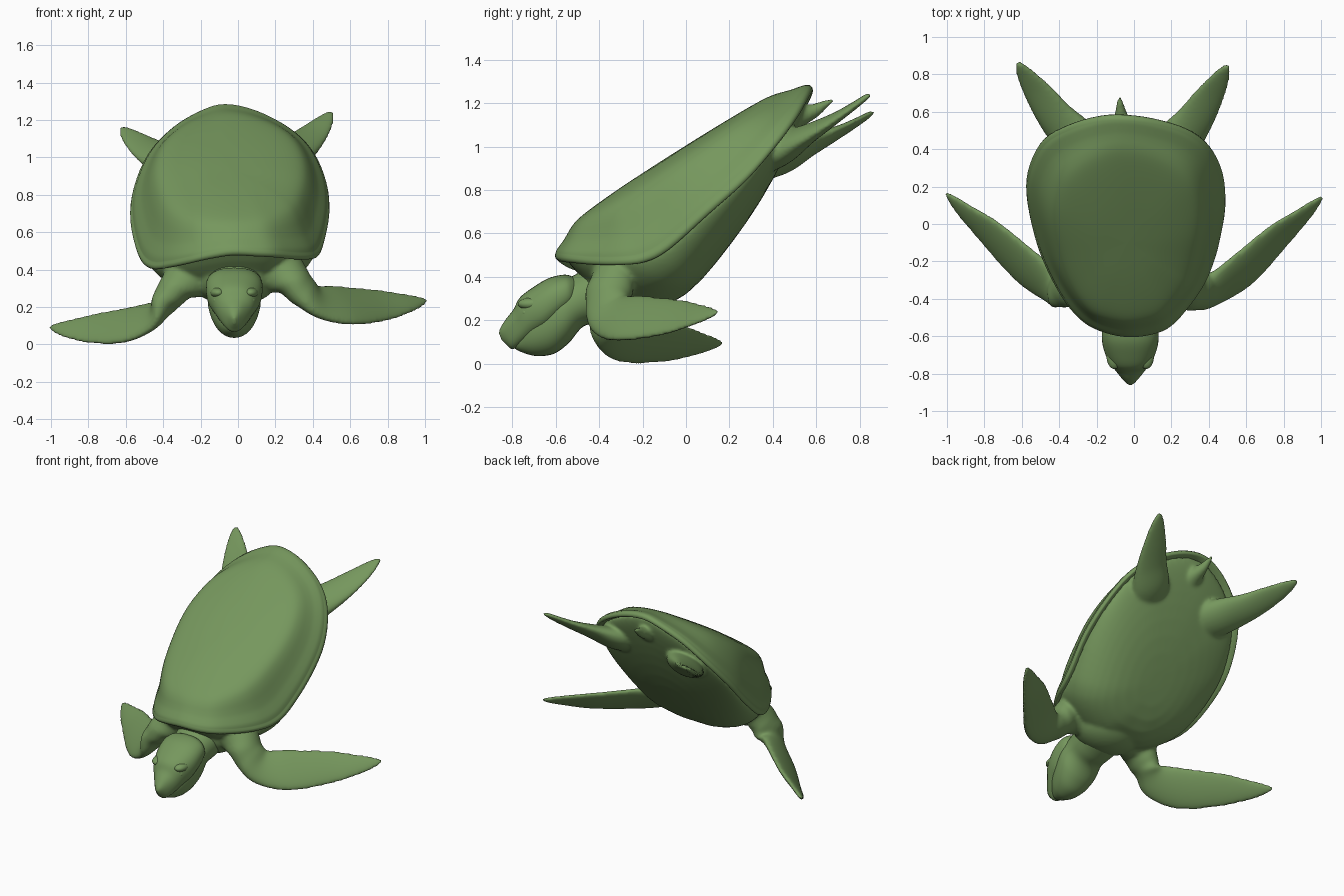
import bpy, bmesh, math
from mathutils import Vector as V

if "Cube" in bpy.data.objects:
    bpy.data.objects.remove(bpy.data.objects["Cube"])

green = bpy.data.materials.new("green")
green.diffuse_color = (0.18, 0.31, 0.11, 1)
green.use_nodes = True
green.node_tree.nodes["Principled BSDF"].inputs["Base Color"].default_value = green.diffuse_color


def spline(pts, sub, closed=False):
    """Catmull-Rom through tuples of any length."""
    n, out = len(pts), []
    get = (lambda i: pts[i % n]) if closed else (lambda i: pts[max(0, min(n - 1, i))])
    for i in range(n if closed else n - 1):
        a, b, c, d = (get(i + k) for k in (-1, 0, 1, 2))
        for j in range(sub):
            t = j / sub
            out.append([0.5 * (2*q + (r - p)*t + (2*p - 5*q + 4*r - s)*t*t
                               + (3*q - p - 3*r + s)*t**3) for p, q, r, s in zip(a, b, c, d)])
    if not closed:
        out.append(list(pts[-1]))
    return out


def finish(name, bm, angle=50):
    bmesh.ops.recalc_face_normals(bm, faces=bm.faces)
    me = bpy.data.meshes.new(name)
    bm.to_mesh(me)
    bm.free()
    for p in me.polygons:
        p.use_smooth = True
    me.set_sharp_from_angle(angle=math.radians(angle))
    me.materials.append(green)
    ob = bpy.data.objects.new(name, me)
    bpy.context.collection.objects.link(ob)
    return ob


def loft(name, rings, angle=50):
    """Skin a list of closed rings and close both ends with a fan."""
    bm = bmesh.new()
    rows = [[bm.verts.new(p) for p in r] for r in rings]
    n = len(rows[0])
    for a, b in zip(rows, rows[1:]):
        for i in range(n):
            bm.faces.new((a[i], a[(i+1) % n], b[(i+1) % n], b[i]))
    for row in (rows[0], rows[-1]):
        c = bm.verts.new(sum((v.co for v in row), V()) / n)
        for i in range(n):
            bm.faces.new((row[i], row[(i+1) % n], c))
    return finish(name, bm, angle)


def limb(name, stations, wide, sides=24):
    """Stations: x, y, z, half width, half thickness."""
    st = spline(stations, 6)
    rings = []
    for i, s in enumerate(st):
        t = (V(st[min(i+1, len(st)-1)][:3]) - V(st[max(i-1, 0)][:3])).normalized()
        w = V(wide)
        w = (w - t * w.dot(t)).normalized()
        u = t.cross(w)
        rings.append([V(s[:3]) + w * s[3] * math.cos(a) + u * s[4] * math.sin(a)
                      for a in (2 * math.pi * k / sides for k in range(sides))])
    return loft(name, rings)


def ball(name, loc, radii):
    bm = bmesh.new()
    bmesh.ops.create_uvsphere(bm, u_segments=32, v_segments=20, radius=1)
    for v in bm.verts:
        v.co = V(loc) + V(a * b for a, b in zip(v.co, radii))
    return finish(name, bm)


# Shell rim outline, front -> right -> back -> left
RIM = [(-.03, -.59, .475), (.1, -.575, .47), (.2, -.53, .465), (.3, -.42, .455), (.38, -.3, .455),
       (.425, -.19, .47), (.455, -.08, .53), (.485, .1, .69), (.47, .28, .85), (.4, .42, 1.01),
       (.28, .51, 1.13), (.1, .565, 1.225), (-.07, .585, 1.26), (-.2, .575, 1.225), (-.35, .53, 1.135),
       (-.48, .455, .995), (-.555, .32, .82), (-.572, .17, .65), (-.53, -.05, .47), (-.465, -.23, .405),
       (-.37, -.4, .41), (-.27, -.51, .43), (-.16, -.565, .455)]
B = V((-.035, .08, .66))
N = V((0, -.536, .844))
T = V((0, .844, .536))
rim = []
for p in spline(RIM, 4, True):
    d = V(p) - B
    h = d.dot(N)
    rim.append((d - N * h, h))


def ring(s, height):
    return [B + lat * s + N * height(lat * s, h) for lat, h in rim]


# Carapace: thin lip, sloping border, then a steeper step up to the dome
rings = [ring(s, lambda l, h, k=k: h + k) for s, k in
         ((.5, .06), (.93, .012), (.985, -.004), (1, .0), (1.006, .014), (1, .028))]
for s, g in spline([(.985, 0), (.965, .1), (.93, .2), (.89, .31), (.85, .45), (.8, .63), (.74, .77),
                    (.65, .86), (.5, .93), (.3, .98), (.03, 1)], 3):
    rings.append(ring(s, lambda l, h: h + .036 + (.335 - h - .036) * g))
loft("shell", rings, 60)

# Belly: bulges below the rim, shallower to the rear
rings = []
for u in (1, .99, .97, .94, .9, .84, .76, .66, .54, .4, .25, .1, .03):
    g = (1 - u**2.7) ** .58
    rings.append(ring(u * .95, lambda l, h: h + .015 + (-.192 + .36 * l.dot(T) - h) * g))
skin = [loft("body", rings)]
skin.append(ball("chest", (-.02, -.28, .365), (.24, .2, .16)))

# Flippers: right one drawn, left one mirrored and re-posed
front = [(.12, -.3, .42, .13, .11), (.255, -.34, .375, .12, .1), (.345, -.36, .285, .108, .08),
         (.43, -.345, .225, .118, .048), (.575, -.25, .208, .137, .034), (.765, -.07, .212, .11, .025),
         (.9, .045, .222, .068, .018), (.97, .11, .23, .039, .014), (1.008, .148, .237, .012, .009)]
drop = [-.02, -.03, -.035, -.065, -.1, -.122, -.135, -.14, -.143]
out = [.03, .035, .03, .01, 0, 0, 0, 0, 0]
skin.append(limb("front_flipper_right", front, (-.55, .37, .74)))
skin.append(limb("front_flipper_left", [(-x - o, y + .02, z + d, w, t)
                 for (x, y, z, w, t), d, o in zip(front, drop, out)], (.55, .37, .74)))

rear = [(.16, .3, .95, .13, .09), (.235, .44, .99, .13, .075), (.325, .56, 1.055, .108, .045),
        (.4, .68, 1.125, .086, .026), (.455, .77, 1.185, .06, .018), (.488, .828, 1.227, .032, .014),
        (.5, .853, 1.243, .012, .009)]
skin.append(limb("rear_flipper_right", rear, (.8, -.45, -.4)))
skin.append(limb("rear_flipper_left", [(-x - .07 - .16 * (x - .17), y + .015, z - .02 - .19 * (x - .17), w, t)
                 for x, y, z, w, t in rear], (-.8, -.45, -.45)))

# Tail
skin.append(limb("tail", [(-.05, .38, 1.06, .1, .07), (-.06, .5, 1.125, .065, .05), (-.07, .59, 1.165, .034, .034),
                          (-.075, .64, 1.195, .022, .02), (-.075, .68, 1.215, .01, .01)], (1, 0, 0)))

# Blend belly, limbs and tail into one soft skin
with bpy.context.temp_override(active_object=skin[0], object=skin[0], selected_objects=skin,
                               selected_editable_objects=skin):
    bpy.ops.object.join()
body = skin[0]
rm = body.modifiers.new("blend", "REMESH")
rm.mode, rm.voxel_size, rm.use_smooth_shade = "VOXEL", .01, True
sm = body.modifiers.new("soften", "SMOOTH")
sm.factor, sm.iterations = .5, 14


def head_part(name, stations, power):
    """Stations: top y, top z, bottom y, bottom z, half width."""
    rings = []
    for ty, tz, by, bz, hw in spline(stations, 5):
        c, up = V((-.02, (ty + by) / 2, (tz + bz) / 2)), V((0, (ty - by) / 2, (tz - bz) / 2))
        r = []
        for k in range(32):
            a = math.pi * k / 16
            ca, sa = math.cos(a), math.sin(a)
            e = 2 / power
            r.append(c + V((hw * math.copysign(abs(ca)**e, ca), 0, 0))
                     + up * math.copysign(abs(sa)**e, sa))
        rings.append(r)
    return loft(name, rings, 60)


# Head: neck with lower jaw, and the overlapping skull with beak
head_part("neck_and_jaw", [(-.34, .5, -.3, .22, .17), (-.44, .45, -.4, .19, .15), (-.53, .40, -.475, .17, .138),
                           (-.60, .37, -.54, .095, .142), (-.67, .32, -.61, .045, .125),
                           (-.735, .25, -.69, .035, .095), (-.765, .18, -.755, .052, .06),
                           (-.79, .13, -.79, .07, .03), (-.8, .1, -.8, .08, .008)], 2.1)
head_part("skull_and_beak", [(-.52, .40, -.49, .3, .1), (-.56, .41, -.525, .25, .143), (-.63, .395, -.58, .2, .152),
                             (-.70, .355, -.64, .15, .142), (-.765, .305, -.70, .12, .115),
                             (-.795, .25, -.76, .085, .082), (-.83, .205, -.80, .067, .052),
                             (-.855, .165, -.825, .085, .028), (-.862, .14, -.85, .11, .008)], 2.3)

# Eyes and soft brows
for side, label in ((1, "right"), (-1, "left")):
    ball("eye_" + label, (-.02 + side * .098, -.73, .235), (.016, .026, .02))
    ball("brow_" + label, (-.02 + side * .085, -.705, .275), (.042, .07, .03))
